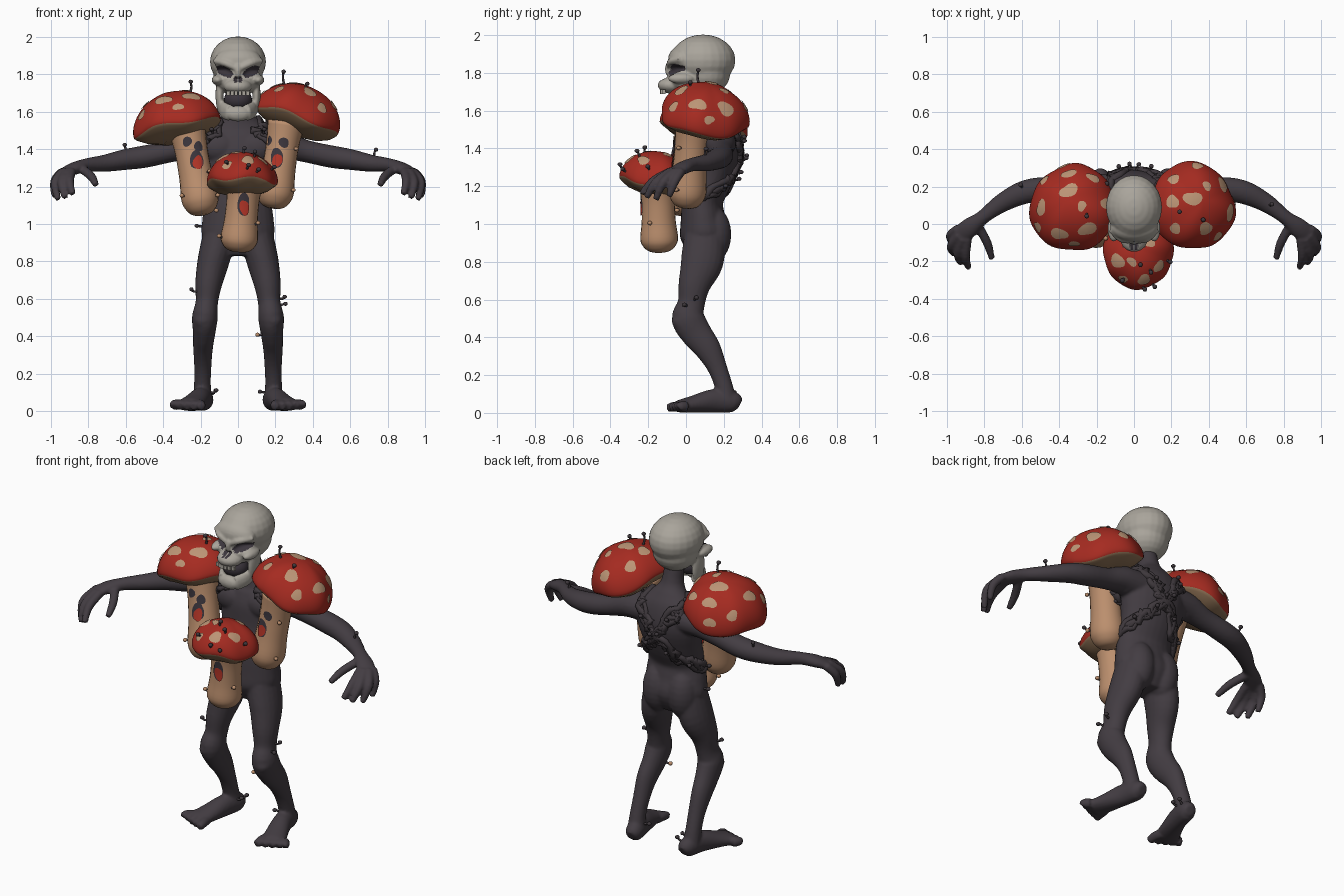
import bpy, bmesh, math, random
from mathutils import Vector, Matrix
from mathutils.bvhtree import BVHTree

if "Cube" in bpy.data.objects:
    bpy.data.objects.remove(bpy.data.objects["Cube"])

random.seed(4)
V = Vector
X, Y, Z = V((1, 0, 0)), V((0, 1, 0)), V((0, 0, 1))


def mat(name, *c):
    m = bpy.data.materials.new(name)
    m.diffuse_color = (*c, 1)
    m.use_nodes = True
    m.node_tree.nodes["Principled BSDF"].inputs["Base Color"].default_value = m.diffuse_color
    return m


SKIN = mat("dark_skin", .056, .046, .055)
BONE = mat("bone", .40, .375, .33)
RED = mat("cap_red", .38, .024, .015)
SPOT = mat("spot_tan", .50, .30, .18)
STEM = mat("stem_tan", .50, .275, .155)
GILL = mat("gill_brown", .27, .165, .09)
DARK = mat("hollow_dark", .045, .037, .047)
TONGUE = mat("tongue_red", .45, .035, .02)
ROOT = mat("root_dark", .048, .039, .045)


def make(name, bm, *mats, smooth=True, recalc=True):
    if recalc:
        bmesh.ops.recalc_face_normals(bm, faces=bm.faces[:])
    me = bpy.data.meshes.new(name)
    bm.to_mesh(me)
    bm.free()
    for m in mats:
        me.materials.append(m)
    me.polygons.foreach_set("use_smooth", [smooth] * len(me.polygons))
    ob = bpy.data.objects.new(name, me)
    bpy.context.collection.objects.link(ob)
    return ob


def tree(ob):
    bm = bmesh.new()
    bm.from_mesh(ob.data)
    t = BVHTree.FromBMesh(bm)
    bm.free()
    return t


def loft(bm, pts, ref, n=16, sub=4, sx=1):
    """Closed tube through (x, y, z, radius along ref, radius across)."""
    P = [(p[0] * sx, *p[1:]) for p in pts]
    P = [V((*p, p[3])) if len(p) == 4 else V(p) for p in P]
    P = [P[0]] + P + [P[-1]]
    path = []
    for i in range(1, len(P) - 2):
        a, b, c, d = P[i - 1:i + 3]
        for k in range(sub):
            t = k / sub
            path.append(.5 * (2 * b + (c - a) * t + (2 * a - 5 * b + 4 * c - d) * t * t
                              + (3 * b - a - 3 * c + d) * t ** 3))
    path.append(P[-1])
    rings = []
    for i, p in enumerate(path):
        t = (V(path[min(i + 1, len(path) - 1)][:3]) - V(path[max(i - 1, 0)][:3])).normalized()
        u = (ref - t * ref.dot(t)).normalized()
        w = t.cross(u)
        rings.append([bm.verts.new(V(p[:3]) + u * p[3] * math.cos(2 * math.pi * j / n)
                                   + w * p[4] * math.sin(2 * math.pi * j / n)) for j in range(n)])
    for r, s in zip(rings, rings[1:]):
        for j in range(n):
            bm.faces.new((r[j], r[(j + 1) % n], s[(j + 1) % n], s[j]))
    bm.faces.new(rings[0][::-1])
    bm.faces.new(rings[-1])


def blob(bm, c, r, seg=24):
    M = Matrix.Translation(c) @ Matrix.Diagonal((*r, 1))
    bmesh.ops.create_uvsphere(bm, u_segments=seg, v_segments=seg // 2, radius=1, matrix=M)


def fuse(ob, voxel, its, m):
    """Weld overlapping parts into one smooth skin."""
    r = ob.modifiers.new("weld", "REMESH")
    r.mode, r.voxel_size = "VOXEL", voxel
    s = ob.modifiers.new("soften", "SMOOTH")
    s.factor, s.iterations = .5, its
    me = bpy.data.meshes.new_from_object(ob.evaluated_get(bpy.context.evaluated_depsgraph_get()))
    ob.modifiers.clear()
    ob.data = me
    me.materials.clear()
    me.materials.append(m)
    me.polygons.foreach_set("use_smooth", [True] * len(me.polygons))


def decal(bm, bvh, origin, d, ru, rv, off=.005, wob=.15):
    """Thin rounded patch laid on a surface."""
    d = d.normalized()
    hit = bvh.ray_cast(origin, d)[0]
    if hit is None:
        return
    u = d.cross(Z).normalized()
    v = u.cross(d)
    ph, n = random.random() * 6, 18

    def put(a, k):
        k *= 1 + wob * math.sin(2 * a + ph) + wob * .6 * math.sin(3 * a + 2 * ph)
        loc, nor = bvh.find_nearest(hit + u * ru * k * math.cos(a) + v * rv * k * math.sin(a))[:2]
        return bm.verts.new(loc + nor * off)
    c = put(0, 0)
    R = [[put(2 * math.pi * j / n, k) for j in range(n)] for k in (.35, .7, 1)]
    fs = [bm.faces.new((c, R[0][j], R[0][(j + 1) % n])) for j in range(n)]
    for r, s in zip(R, R[1:]):
        fs += [bm.faces.new((r[j], s[j], s[(j + 1) % n], r[(j + 1) % n])) for j in range(n)]
    for f in fs:
        f.normal_update()
        if f.normal.dot(d) > 0:
            f.normal_flip()


# Body: torso, legs, feet, arms and hands welded together
bm = bmesh.new()
loft(bm, [(0, .1, .83, .11, .08), (0, .1, .93, .19, .13), (0, .09, 1.03, .19, .118), (0, .09, 1.13, .178, .108),
          (0, .13, 1.25, .185, .12), (0, .155, 1.38, .21, .135), (0, .16, 1.48, .2, .115),
          (0, .15, 1.54, .13, .088), (0, .13, 1.61, .065, .065), (0, .1, 1.76, .055, .055)], X, 28)
leg = [(.1, .1, .93, .09, .11), (.132, .085, .8, .085, .113), (.157, .045, .68, .072, .086),
       (.167, .028, .58, .06, .072), (.177, .012, .5, .069, .088), (.181, .055, .42, .06, .082),
       (.187, .115, .34, .053, .07), (.188, .165, .24, .046, .052), (.19, .2, .14, .045, .048),
       (.188, .215, .06, .052, .055)]
foot = [(.175, .285, .045, .03, .03), (.18, .25, .058, .056, .05), (.2, .15, .064, .063, .054),
        (.235, .04, .046, .046, .065), (.265, -.035, .034, .034, .074)]
arm = [(.12, .17, 1.43, .085, .1), (.24, .18, 1.425, .075, .085), (.36, .185, 1.39, .06, .065),
       (.5, .185, 1.36, .06, .065), (.6, .165, 1.345, .056, .062), (.71, .11, 1.325, .046, .05),
       (.81, .035, 1.315, .036, .038), (.88, -.02, 1.295, .033, .052), (.935, -.065, 1.27, .023, .05)]
fingers = [((.94, -.025, 1.28), (.982, -.06, 1.225), (.98, -.09, 1.145)),
           ((.935, -.055, 1.28), (.978, -.12, 1.22), (.962, -.16, 1.13)),
           ((.915, -.075, 1.28), (.942, -.16, 1.22), (.925, -.21, 1.14)),
           ((.89, -.075, 1.28), (.9, -.17, 1.23), (.885, -.235, 1.16)),
           ((.84, .0, 1.3), (.785, -.1, 1.255), (.76, -.185, 1.21))]
for s in (1, -1):
    loft(bm, leg, X, 20, sx=s)
    loft(bm, foot, Z, 20, sx=s)
    loft(bm, arm, Z, 20, sx=s)
    blob(bm, (s * .085, .14, .945), (.09, .1, .15))
    blob(bm, (s * .185, -.02, .485), (.052, .055, .05))
    blob(bm, (s * .22, .175, 1.43), (.09, .08, .085))
    blob(bm, (s * .1, .08, 1.41), (.1, .06, .08))
    for i in range(5):
        loft(bm, [(.21 + .027 * i, .0, .034, .03), (.2 + .035 * i, -.06 + .008 * i, .033, .028),
                  (.195 + .037 * i, -.1 + .015 * i, .024, .022)], Z, 10, sx=s)
    for f in fingers:
        loft(bm, [(*p, r) for p, r in zip(f, (.025, .024, .017))], X, 12, sx=s)
body = make("body", bm, SKIN)
fuse(body, .009, 3, SKIN)
body_bvh = tree(body)

# Skull: rounded masses welded, then sockets pressed in
bm = bmesh.new()
blob(bm, (0, .09, 1.867), (.15, .172, .136))
blob(bm, (0, .1, 1.8), (.132, .135, .12))
blob(bm, (0, -.02, 1.87), (.128, .075, .075))
blob(bm, (0, -.01, 1.775), (.122, .09, .085))
blob(bm, (0, -.075, 1.735), (.075, .075, .045))
blob(bm, (0, -.09, 1.82), (.018, .022, .04))
blob(bm, (0, -.085, 1.59), (.068, .035, .042))
for s in (1, -1):
    loft(bm, [(.015, -.09, 1.835, .015), (.07, -.08, 1.86, .018), (.125, -.03, 1.872, .015)], Z, 10, sx=s)
    blob(bm, (s * .108, -.025, 1.77), (.033, .07, .028))
    blob(bm, (s * .098, .02, 1.69), (.022, .055, .1))
    loft(bm, [(.09, .05, 1.64, .04, .02), (.078, -.03, 1.61, .045, .022), (.045, -.09, 1.595, .045, .025)], Z, 12, sx=s)
skull = make("skull", bm, BONE)
fuse(skull, .007, 3, BONE)
skull.data.materials.append(DARK)


def hollow(co):
    ax, z = abs(co.x), co.z
    if co.y > -.01:
        return 9
    eye = ((ax - .072) / .045) ** 2 + ((z - 1.815 - (ax - .072) * .35) / .027) ** 2
    nose = ((ax - .011) / .011) ** 2 + ((z - 1.772) / .016) ** 2
    return min(eye, nose)


for p in skull.data.polygons:
    p.material_index = int(hollow(p.center) < 1)
for v in skull.data.vertices:
    v.co.y += .03 * max(0, 1 - hollow(v.co)) ** .6
bm = bmesh.new()
blob(bm, (0, -.025, 1.665), (.075, .07, .06))
make("mouth_hollow", bm, DARK)
bm = bmesh.new()
for i in range(6):
    x = (i - 2.5) * .021
    M = Matrix.Translation((x, -.13 + 5 * x * x, 1.7)) @ Matrix.Diagonal((.018, .018, .024, 1))
    bmesh.ops.create_cube(bm, size=1, matrix=M)
make("upper_teeth", bm, BONE, smooth=False)

# Small sprouts: bent stalk with a round head
stalks, tan_heads, dark_heads = bmesh.new(), bmesh.new(), bmesh.new()


def sprout(p, bvh, size=.035, tan=False):
    loc, nor = bvh.find_nearest(V(p))[:2]
    side = nor.orthogonal().normalized() * random.uniform(-.4, .4) + Z * .2
    a, b, c = loc - nor * .01, loc + nor * size * .6, loc + nor * size + side * size
    loft(stalks, [(*a, .008), (*b, .006), (*c, .006)], nor.orthogonal(), 6, 3)
    blob(tan_heads if tan else dark_heads, c, (.013, .013, .011), 10)


# Mushrooms
def mushroom(name, base, top, sr, centre, axis, R, H, spots, face):
    base, top, centre = V(base), V(top), V(centre)
    bm = bmesh.new()
    loft(bm, [(*base.lerp(top, t), sr * k) for t, k in
              ((0, .3), (.025, .6), (.09, .86), (.2, 1), (.45, .9), (.75, .88), (1, 1))], X, 24)
    stem = make(name + "_stem", bm, STEM)
    # cap: domed top, lip, gilled underside
    M = Matrix.Translation(centre) @ Z.rotation_difference(V(axis)).to_matrix().to_4x4()
    prof = [(R * math.sin(i * math.pi / 32), H * math.cos(i * math.pi / 32) ** 1.12) for i in range(1, 17)]
    prof += [(R * .99, -.014), (R * .94, -.026), (R * .72, -.055), (R * .38, -.075)]
    n, ph = 64, centre.x * 9
    bm = bmesh.new()
    rings = []
    for r, h in prof:
        ring = []
        for j in range(n):
            a = 2 * math.pi * j / n
            k = r * (1 + .025 * math.sin(3 * a + ph) + .015 * math.sin(7 * a + ph))
            h2 = h + (r / R) ** 2 * .012 * math.sin(4 * a + ph)
            ring.append(bm.verts.new(M @ V((k * math.cos(a), k * math.sin(a), h2))))
        rings.append(ring)
    pole = bm.verts.new(M @ V((0, 0, H)))
    for j in range(n):
        bm.faces.new((pole, rings[0][j], rings[0][(j + 1) % n]))
    for i, (r, s) in enumerate(zip(rings, rings[1:])):
        for j in range(n):
            bm.faces.new((r[j], s[j], s[(j + 1) % n], r[(j + 1) % n])).material_index = int(i >= 16)
    bm.faces.new(rings[-1]).material_index = 1
    cap = make(name + "_cap", bm, RED, GILL)
    bvh = tree(cap)
    bm = bmesh.new()
    for u, v, r in spots:
        h = H * math.sqrt(max(.03, 1 - u * u - v * v))
        d = M.to_3x3() @ V((u * R, v * R, h)).normalized()
        decal(bm, bvh, centre + d, -d, r * R * 1.18, r * R)
    make(name + "_spots", bm, SPOT, recalc=False)
    # hollow eyes and a gaping mouth on the stem
    sb, holes, tongue = tree(stem), bmesh.new(), bmesh.new()
    for x, z, rx, rz in face:
        decal(holes, sb, V((x, -1, z)), Y, rx, rz, .004, .06)
    x, z, rx, rz = face[0]
    decal(tongue, sb, V((x + .004, -1, z - rz * .3)), Y, rx * .72, rz * .68, .008, .1)
    make(name + "_face_holes", holes, DARK, recalc=False)
    make(name + "_tongue", tongue, TONGUE, recalc=False)
    return bvh, sb


ring_spots = [(0, .68, .14), (.55, .6, .13), (-.62, -.1, .15), (.05, .25, .17), (-.2, -.7, .16), (.45, -.6, .17),
              (-.6, .58, .12), (.85, 0, .13), (-.75, -.5, .12), (.1, -.92, .1), (.35, -.1, .1), (-.2, .93, .12)]
few_spots = [(-.6, -.3, .2), (.15, -.8, .17), (.6, -.45, .16), (-.2, -.35, .12), (.3, .2, .14), (-.5, .5, .16),
             (-.45, -.8, .13)]
A = mushroom("left_mushroom", (-.187, -.045, 1.05), (-.272, .04, 1.51), .1, (-.325, .085, 1.515),
             (-.2, .19, 1), .235, .195, ring_spots,
             [(-.218, 1.345, .038, .055), (-.272, 1.44, .024, .028), (-.21, 1.415, .026, .03)])
B = mushroom("right_mushroom", (.185, .0, 1.085), (.257, .04, 1.54), .1, (.31, .095, 1.56),
             (.36, .16, 1), .235, .188, [(-v, u, r) for u, v, r in ring_spots],
             [(.205, 1.355, .036, .055), (.17, 1.445, .024, .028), (.245, 1.435, .027, .028)])
C = mushroom("front_mushroom", (.0, -.14, .85), (.035, -.15, 1.22), .1, (.022, -.16, 1.23),
             (.03, .16, 1), .188, .155, few_spots, [(.03, 1.105, .034, .06)])

# Roots: gnarled strands crossing the back and wrapping the sides
bm = bmesh.new()
paths = [[(.13, .08, 1.54), (.11, .3, 1.46), (.02, .34, 1.33), (-.1, .3, 1.18), (-.22, .12, 1.13), (-.17, -.03, 1.12)],
         [(-.12, .08, 1.54), (-.11, .3, 1.48), (-.02, .34, 1.36), (.1, .3, 1.22), (.22, .12, 1.16), (.15, -.03, 1.14)],
         [(.1, .06, 1.52), (.17, .02, 1.45), (.24, .06, 1.36), (.22, .12, 1.3)],
         [(-.1, .06, 1.52), (-.17, .02, 1.45), (-.24, .06, 1.36), (-.22, .12, 1.3)]]
for i, path in enumerate(paths):
    pts = [V(a).lerp(V(b), k / 4) for a, b in zip(path, path[1:]) for k in range(4)]
    for strand in range(5 if i < 2 else 2):
        line = []
        for p in pts:
            j = V([random.uniform(-.035, .035) for _ in range(3)])
            loc, nor = body_bvh.find_nearest(p + j)[:2]
            line.append((*(loc + nor * .002), random.uniform(.012, .022)))
        loft(bm, line, V((.3, .2, .9)), 8, 2)
    for p in pts[2::3]:
        sprout(p, body_bvh, .035)
make("back_roots", bm, ROOT)

# Sprouts on limbs, stems and caps
for p in [(.24, 0, .57), (-.25, 0, .64), (.1, 0, .4), (.14, .2, .1), (-.13, .2, .1), (-.6, .2, 1.4), (.73, .1, 1.38),
          (-.22, .1, .99), (.25, .05, .6), (-.14, .25, .09)]:
    sprout(p, body_bvh, .026, p[0] == .1)
for bvh, p, size in [(A[0], (-.25, .05, 1.73), .045), (B[0], (.24, .06, 1.8), .055), (B[0], (.37, .02, 1.75), .015),
                     (C[0], (.03, -.22, 1.39), .02), (C[0], (.09, -.25, 1.37), .025), (C[0], (.05, -.34, 1.3), .02),
                     (C[0], (.19, -.2, 1.3), .02), (C[0], (-.06, -.3, 1.33), .02), (C[0], (.1, -.32, 1.28), .02)]:
    sprout(p, bvh, size)
for bvh, p in [(A[1], (-.08, -.1, 1.16)), (A[1], (-.29, -.08, 1.15)), (A[1], (-.12, -.12, 1.3)),
               (B[1], (.3, -.05, 1.18)), (B[1], (.33, -.05, 1.4)), (B[1], (.1, -.1, 1.3)),
               (C[1], (-.1, -.18, .93)), (C[1], (.12, -.2, 1.0)), (A[1], (-.1, -.05, 1.06))]:
    sprout(p, bvh, .014, True)
make("sprout_stalks", stalks, ROOT)
make("sprout_heads_tan", tan_heads, STEM)
make("sprout_heads_dark", dark_heads, ROOT)
